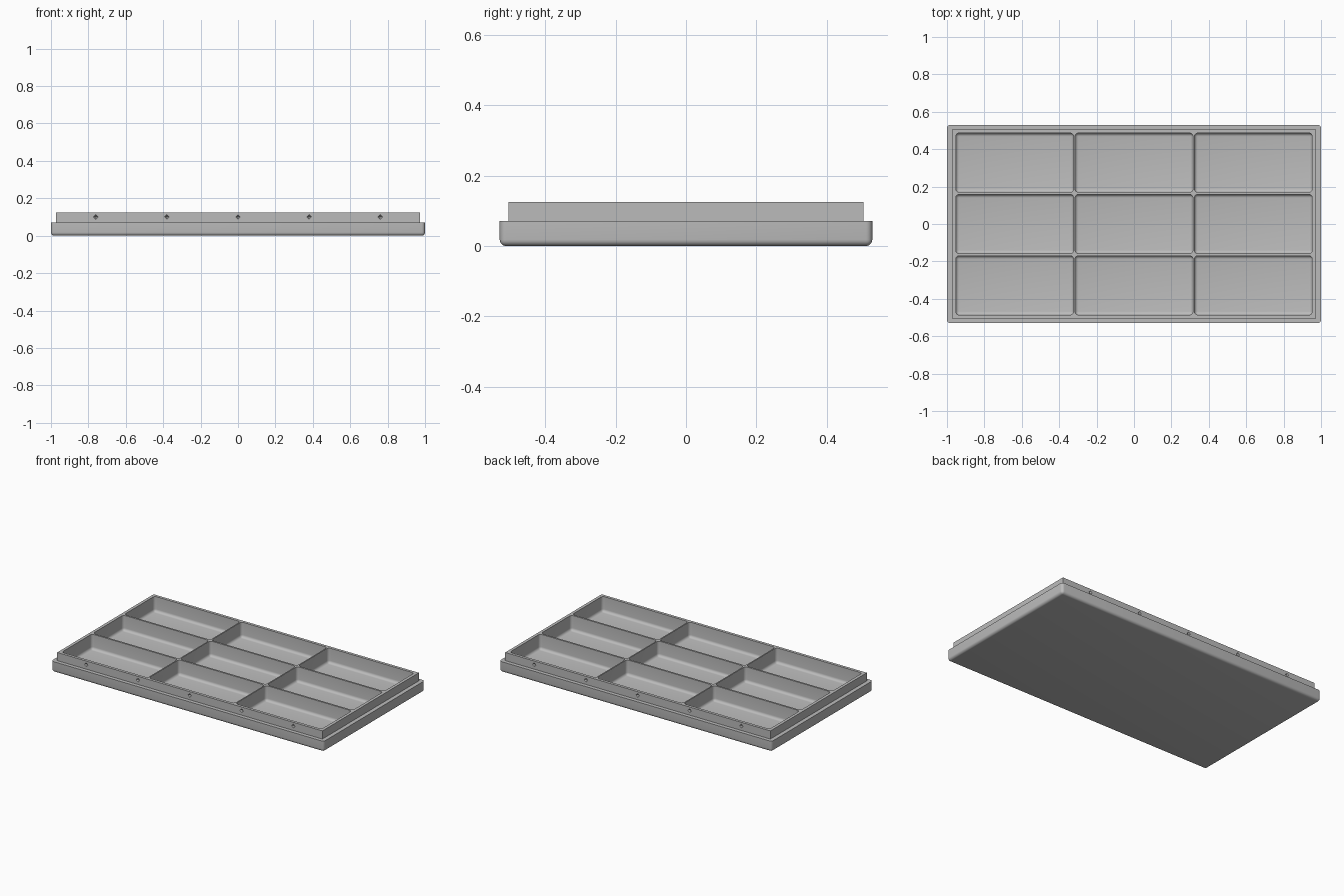
import bpy
import bmesh
import math
from mathutils import Vector

default = bpy.data.objects.get("Cube")
if default:
    bpy.data.objects.remove(default, do_unlink=True)

FLOOR, STEP, TOP = 0.025, 0.071, 0.125

grey = bpy.data.materials.new("plain_grey")
grey.use_nodes = True
grey.diffuse_color = (0.5, 0.5, 0.5, 1)
grey.node_tree.nodes["Principled BSDF"].inputs["Base Color"].default_value = (0.5, 0.5, 0.5, 1)


def to_object(name, bm):
    mesh = bpy.data.meshes.new(name)
    bm.to_mesh(mesh)
    bm.free()
    mesh.materials.append(grey)
    obj = bpy.data.objects.new(name, mesh)
    bpy.context.collection.objects.link(obj)
    return obj


def box(name, x, y, half_x, half_y, z0, z1, radius=0.0):
    """Box whose upright and lower edges are rounded; the top rim stays sharp."""
    bm = bmesh.new()
    bmesh.ops.create_cube(bm, size=2)
    for v in bm.verts:
        v.co = Vector((x + v.co.x * half_x, y + v.co.y * half_y, z1 if v.co.z > 0 else z0))
    if radius:
        edges = [e for e in bm.edges if min(v.co.z for v in e.verts) < z1 - 1e-5]
        bmesh.ops.bevel(bm, geom=edges, offset=radius, segments=5, profile=0.5,
                        affect='EDGES', clamp_overlap=True)
    return to_object(name, bm)


def combine(target, tool, operation):
    mod = target.modifiers.new(operation.title(), 'BOOLEAN')
    mod.object, mod.operation, mod.solver = tool, operation, 'EXACT'
    bpy.context.view_layer.update()
    graph = bpy.context.evaluated_depsgraph_get()
    mesh = bpy.data.meshes.new_from_object(target.evaluated_get(graph))
    target.modifiers.clear()
    target.data = mesh
    bpy.data.objects.remove(tool, do_unlink=True)


# Rounded base with the sharp stepped rim above it
tray = box("tray", 0, 0, 1.0, 0.53, 0, STEP, 0.018)
combine(tray, box("rim", 0, 0, 0.973, 0.505, STEP - 0.03, TOP), 'UNION')

# Three by three compartments with thin dividers
for col in (-1, 0, 1):
    for row in (-1, 0, 1):
        pocket = box("pocket", col * 0.638, row * 0.328, 0.315, 0.158, FLOOR, TOP + 0.1, 0.018)
        combine(tray, pocket, 'DIFFERENCE')

# Small diamond dimples along the front and back of the rim
for side in (-1, 1):
    for i in range(-2, 3):
        bm = bmesh.new()
        bmesh.ops.create_uvsphere(bm, u_segments=4, v_segments=2, radius=0.013)
        bmesh.ops.translate(bm, verts=bm.verts, vec=(i * 0.38, side * 0.505, 0.1))
        combine(tray, to_object("dimple", bm), 'DIFFERENCE')

# Smooth fillets, crisp edges
tray.data.materials.clear()
tray.data.materials.append(grey)
for poly in tray.data.polygons:
    poly.material_index = 0
bpy.ops.object.select_all(action='DESELECT')
tray.select_set(True)
bpy.context.view_layer.objects.active = tray
bpy.ops.object.shade_smooth_by_angle(angle=math.radians(30))
